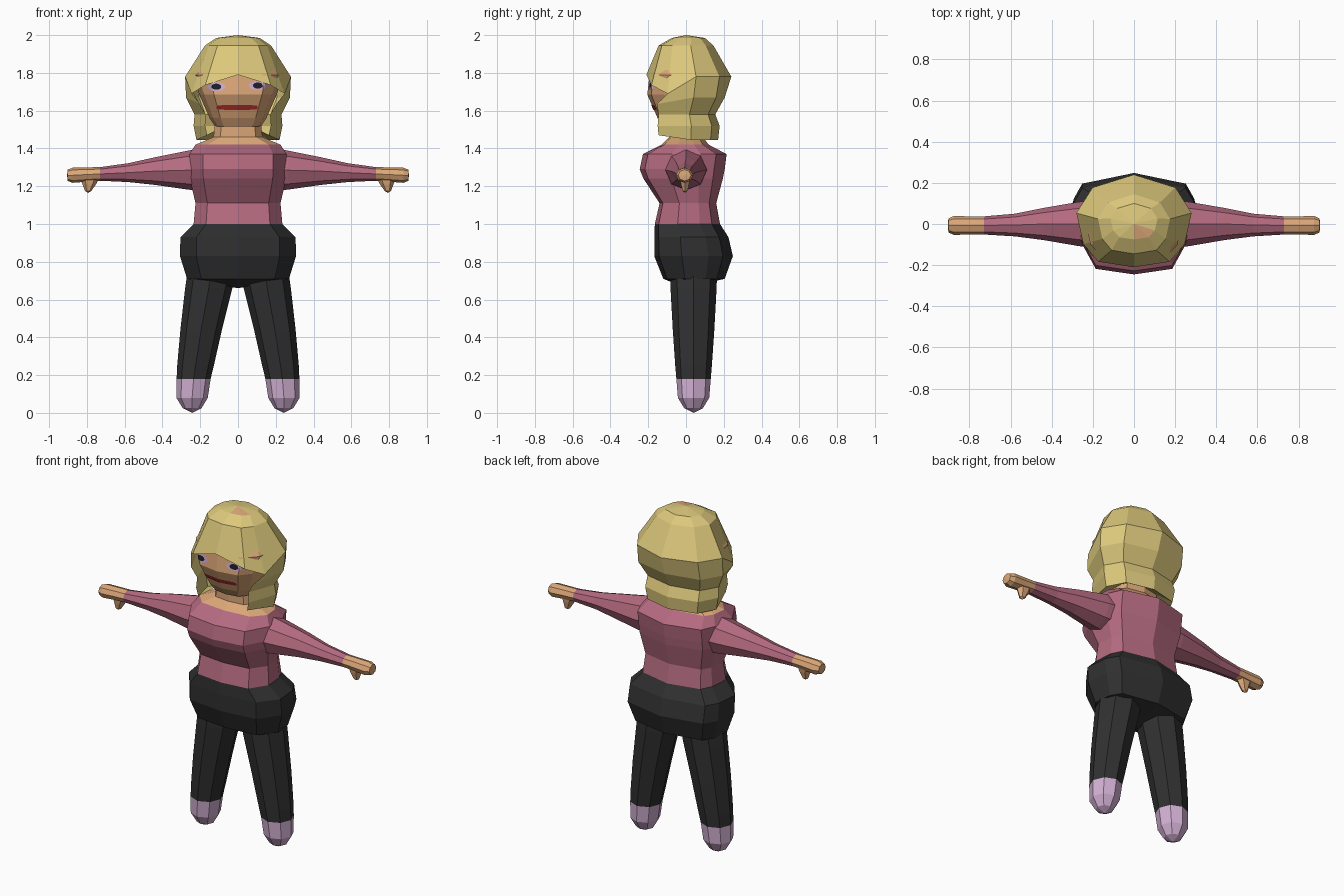
import bpy, bmesh, math
from mathutils import Vector
from mathutils.bvhtree import BVHTree

if "Cube" in bpy.data.objects:
    bpy.data.objects.remove(bpy.data.objects["Cube"])


def material(name, rgb):
    m = bpy.data.materials.new(name)
    m.diffuse_color = (*rgb, 1)
    m.use_nodes = True
    m.node_tree.nodes["Principled BSDF"].inputs["Base Color"].default_value = m.diffuse_color
    return m


HAIR = material("blond", (0.72, 0.58, 0.20))
SKIN = material("skin", (0.72, 0.39, 0.19))
ROSE = material("rose", (0.46, 0.145, 0.215))
BLACK = material("charcoal", (0.03, 0.03, 0.03))
LILAC = material("lilac", (0.64, 0.43, 0.65))
RED = material("red", (0.40, 0.025, 0.025))
DARK = material("pupil_dark", (0.012, 0.012, 0.018))


def finish(name, bm, mats):
    bmesh.ops.recalc_face_normals(bm, faces=bm.faces)
    me = bpy.data.meshes.new(name)
    bm.to_mesh(me)
    bm.free()
    for m in mats:
        me.materials.append(m)
    ob = bpy.data.objects.new(name, me)
    bpy.context.collection.objects.link(ob)
    return ob


def loft(rings, start=None, end=None, keep=lambda r, c: True):
    """Skin rings of points, with optional pointed ends."""
    bm = bmesh.new()
    vs = [[bm.verts.new(p) for p in ring] for ring in rings]
    n = len(vs[0])
    for r in range(len(vs) - 1):
        for c in range(n):
            if keep(r, c):
                d = (c + 1) % n
                bm.faces.new((vs[r][c], vs[r][d], vs[r + 1][d], vs[r + 1][c]))
    for tip, ring in ((start, vs[0]), (end, vs[-1])):
        if tip:
            v = bm.verts.new(tip)
            for c in range(n):
                bm.faces.new((v, ring[c], ring[(c + 1) % n]))
    loose = [v for v in bm.verts if not v.link_faces]
    bmesh.ops.delete(bm, geom=loose, context='VERTS')
    return bm


def section(half, z, hw, yf, yb, dz=None):
    """Symmetric ten-sided ring from half a unit outline (front to back)."""
    cy, ry = (yf + yb) / 2, (yb - yf) / 2
    dz = dz or [0] * len(half)
    right = [(x * hw, cy + y * ry, z + d) for (x, y), d in zip(half, dz)]
    return right + [(-x, y, zz) for x, y, zz in right[-2:0:-1]]


def oval(fn, sides=8):
    return [fn(math.cos(i * math.tau / sides), math.sin(i * math.tau / sides))
            for i in range(sides)]


BODY = [(0, -1), (.72, -.88), (1, -.3), (.96, .38), (.82, .75), (0, 1)]
HEAD = [(0, -1), (.62, -.88), (.88, -.5), (1, .17), (.72, .72), (0, 1)]
LOCKS = [(0, -1), (.5, -1), (.74, -.97), (1, .1), (.75, .75), (0, 1)]

# Sweater
rows = [(1.0, .235, -.165, .18), (1.11, .225, -.14, .16), (1.24, .255, -.225, .195),
        (1.29, .258, -.245, .205), (1.37, .258, -.228, .215), (1.42, .225, -.13, .12)]
finish("sweater", loft([section(BODY, *r) for r in rows]), [ROSE])

# Skirt-like hips
rows = [(1.0, .235, -.165, .18), (.93, .305, -.168, .225), (.83, .307, -.168, .248),
        (.71, .27, -.12, .205)]
finish("hips", loft([section(BODY, *r) for r in rows], end=(0, 0, .66)), [BLACK])

# Collar and neck
rows = [(1.42, .225, -.13, .12), (1.46, .13, -.09, .09), (1.56, .118, -.09, .09)]
finish("neck", loft([section(BODY, *r) for r in rows]), [SKIN])

# Head
rows = [(1.515, .12, -.12, .08), (1.56, .15, -.15, .11), (1.685, .205, -.205, .15),
        (1.79, .24, -.193, .18), (1.92, .15, -.12, .12)]
head = finish("head", loft([section(HEAD, *r) for r in rows],
                           (0, 0, 1.515), (0, 0, 1.95)), [SKIN])

# Hair: dome on top, side locks and back below the fringe
fringe = [.01, -.045, -.09, 0, 0, 0]
lock = [0, 0, -.035, 0, 0, 0]
tips = [0, 0, .025, 0, 0, 0]
rings = [section(HEAD, 1.985, .115, -.075, .10),
         section(HEAD, 1.945, .175, -.145, .145),
         section(HEAD, 1.78, .28, -.21, .24, fringe),
         section(LOCKS, 1.67, .275, -.16, .205, lock),
         section(LOCKS, 1.58, .23, -.15, .155),
         section(LOCKS, 1.52, .235, -.155, .178),
         section(LOCKS, 1.445, .22, -.15, .17, tips),
         section(BODY, 1.50, .11, -.06, .08)]
bm = loft(rings, start=(0, 0, 2.0),
          keep=lambda r, c: r < 2 or c not in (0, 1, 8, 9))
for f in bm.faces:          # bare parting on the crown
    m = f.calc_center_median()
    if m.z > 1.985 and m.x > 0 and m.y < -.02:
        f.material_index = 1
finish("hair", bm, [HAIR, SKIN])

# Face details: thin plates laid onto the head
face = BVHTree.FromPolygons([v.co for v in head.data.vertices],
                            [p.vertices[:] for p in head.data.polygons])


def plate(name, cx, cz, w, h, mat, lift, power=.5, cols=10):
    bm = bmesh.new()
    grid = []
    for i in range(cols + 1):
        t = 2 * i / cols - 1
        k = max(1 - t * t, .04) ** power
        col = []
        for s in (-1, 0, 1):
            x, z = cx + t * w / 2, cz + s * k * h / 2
            hit = face.ray_cast(Vector((x, -1, z)), Vector((0, 1, 0)))[0]
            col.append(bm.verts.new((x, hit.y - lift, z)))
        grid.append(col)
    for a, b in zip(grid, grid[1:]):
        for j in range(2):
            bm.faces.new((a[j], b[j], b[j + 1], a[j + 1]))
    ob = finish(name, bm, [mat])
    if ob.data.polygons[0].normal.y > 0:
        ob.data.flip_normals()


for side, x, z in (("left", .105, 1.733), ("right", -.115, 1.727)):
    plate(side + "_eye", x, z, .095, .048, LILAC, .004)
    plate(side + "_pupil", x, z, .052, .032, DARK, .007)
plate("mouth", -.005, 1.617, .215, .026, RED, .004, power=.12)

for side, s in (("left", 1), ("right", -1)):
    def arm_ring(x, z, rz, ry, cy=0):
        return oval(lambda a, b: (s * x, cy + a * ry, z + b * rz))

    # Sleeve
    rows = [(.18, 1.29, .115, .115), (.265, 1.285, .103, .108), (.44, 1.28, .073, .078),
            (.58, 1.272, .05, .055, -.005), (.73, 1.265, .036, .044, -.007)]
    finish(side + "_sleeve", loft([arm_ring(*r) for r in rows]), [ROSE])

    # Hand with thumb
    rows = [(.73, 1.265, .036, .044, -.007), (.80, 1.262, .038, .044, -.007),
            (.875, 1.258, .04, .046, -.007), (.902, 1.258, .03, .034, -.007)]
    finish(side + "_hand", loft([arm_ring(*r) for r in rows],
                                end=(s * .905, -.007, 1.258)), [SKIN])
    rows = [(1.25, .785, .055, .032), (1.215, .787, .038, .026), (1.175, .793, .017, .015)]
    finish(side + "_thumb", loft([oval(lambda a, b: (s * (x + a * rx), -.005 + b * ry, z), 6)
                                  for z, x, rx, ry in rows],
                                 end=(s * .793, -.005, 1.165)), [SKIN])

    # Trouser leg and shoe
    def leg_ring(z, x, rx, ry):
        return oval(lambda a, b: (s * (x + a * rx), .04 + b * ry, z))

    rows = [(.76, .14, .125, .125), (.66, .155, .125, .122), (.44, .195, .11, .11),
            (.25, .225, .097, .097), (.18, .235, .09, .091)]
    finish(side + "_leg", loft([leg_ring(*r) for r in rows]), [BLACK])
    rows = [(.18, .235, .09, .091), (.08, .243, .083, .083), (.025, .243, .05, .05)]
    finish(side + "_shoe", loft([leg_ring(*r) for r in rows],
                                end=(s * .243, .04, 0)), [LILAC])
